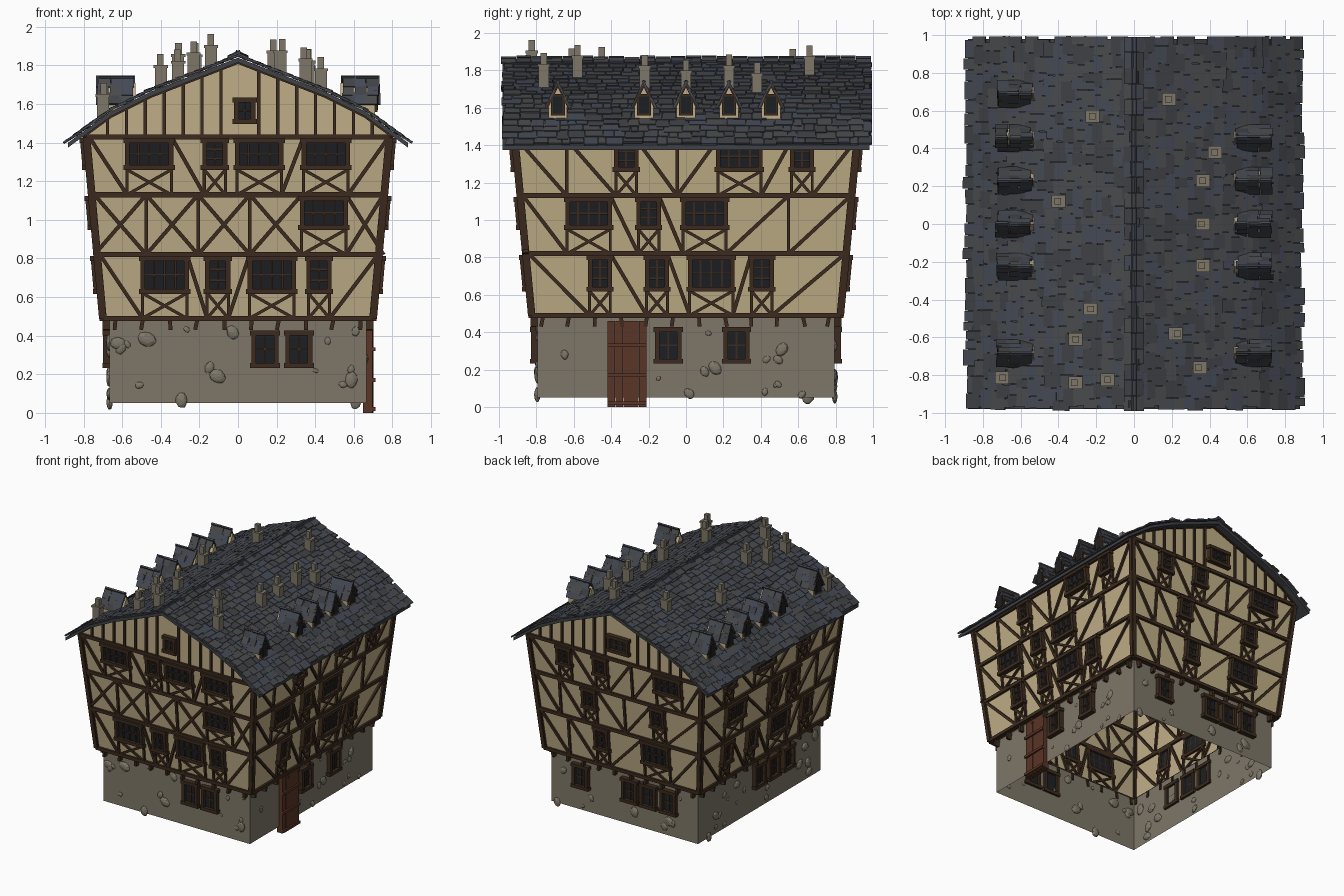
import bpy, bmesh, random
from math import floor
from mathutils import Vector, Matrix

if "Cube" in bpy.data.objects:
    bpy.data.objects.remove(bpy.data.objects["Cube"])

random.seed(7)
R = random.uniform
UP, YAX = Vector((0, 0, 1)), Vector((0, 1, 0))
parts = {}
COL = {"plaster": (.52, .42, .24), "stone": (.21, .185, .14), "timber": (.045, .024, .013),
       "glass": (.012, .014, .017), "door": (.1, .036, .019), "slate_dark": (.05, .052, .06),
       "slate_blue": (.058, .066, .088), "slate_grey": (.066, .068, .073)}


def add(name, mat, verts, faces):
    p = parts.setdefault(name, (mat, [], []))
    n = len(p[1])
    p[1].extend(verts)
    p[2].extend([[i + n for i in f] for f in faces])


def prism(name, mat, a, b, caps=True):
    """Joins two matching outlines, with or without end caps."""
    n = len(a)
    f = [(i, (i + 1) % n, (i + 1) % n + n, i + n) for i in range(n)]
    add(name, mat, a + b, f + ([range(n), range(n, 2 * n)] if caps else []))


def frame(p, a, b, c):
    m = Matrix((a, b, c)).transposed().to_4x4()
    m.translation = p
    return m


SQUARE = ((-1, -1), (1, -1), (1, 1), (-1, 1))


def box(name, mat, m, sx, sy, sz):
    a, b = [[m @ Vector((x * sx / 2, y * sy / 2, k * sz / 2)) for x, y in SQUARE] for k in (-1, 1)]
    prism(name, mat, a, b)


def abox(name, mat, c, sx, sy, sz):
    box(name, mat, Matrix.Translation(c), sx, sy, sz)


# wall shape: straight stone base, flared timber storeys
def half(z):
    if z < .485:
        return .665, .795
    k = min(max((z - .49) / .94, 0), 1)
    return .70 + .085 * k, .825 + .09 * k


def ext(s, z):
    return half(z)[s % 2]


# sides: 0 front, 1 right, 2 back, 3 left; u runs to the viewer's right
NORM = [-YAX, Vector((1, 0, 0)), YAX, Vector((-1, 0, 0))]


def P(s, u, z, off=0.0):
    return NORM[s] * (half(z)[1 - s % 2] + off) + UP.cross(NORM[s]) * u + UP * z


def beam(s, u0, z0, u1, z1, w=.024, d=.03, off=0.0, name="timber_frame", mat="timber"):
    a, b = P(s, u0, z0, off), P(s, u1, z1, off)
    e = (b - a).normalized()
    q = NORM[s].cross(e).normalized()
    box(name, mat, frame((a + b) / 2, e, q, e.cross(q)), (b - a).length, w, d)


def window(s, u, w, z0, z1, cols, rows):
    a, b = u - w / 2 + .012, u + w / 2 - .012
    n = "window_frames"
    beam(s, u, z0, u, z1, w - .02, .012, .006, "window_glass", "glass")
    for i in range(cols + 1):
        x, edge = a + (b - a) * i / cols, i in (0, cols)
        beam(s, x, z0, x, z1, .024 if edge else .01, .05 if edge else .02, .01, n)
    for i in range(rows + 1):
        z, edge = z0 + .01 + (z1 - z0 - .02) * i / rows, i in (0, rows)
        o = .02 if edge else 0
        beam(s, a - o, z, b + o, z, .026 if edge else .01, .056 if edge else .02, .01, n)


# wall shells, open below
def ring(z, h):
    return [Vector((x * h[0], y * h[1], z)) for x, y in SQUARE]


LEV = [.49, .82, 1.13, 1.43]
prism("stone_base", "stone", ring(.05, half(0)), ring(.485, half(0)), False)
prism("plaster_walls", "plaster", ring(.485, half(0)), ring(.49, half(.49)), False)
prism("plaster_walls", "plaster", ring(.49, half(.49)), ring(1.43, half(1.43)), False)

# roof profile from ridge to eave
PROF = [(0, 1.84), (.45, 1.665), (.66, 1.56), (.88, 1.4)]
SEG = [(Vector((a[0], 0, a[1])), Vector((b[0], 0, b[1]))) for a, b in zip(PROF, PROF[1:])]
TOTAL = sum((b - a).length for a, b in SEG)


def rz(x):
    x = abs(x)
    a, b = next(g for g in SEG if x <= g[1].x)
    return a.z + (b.z - a.z) * (x - a.x) / (b.x - a.x)


# gables with studs and rakes
right = [x for x, z in PROF[1:3]] + [.785]
gx = [-x for x in right[::-1]] + [0] + right
for s, wu, ww, cols in ((0, .035, .11, 2), (2, .04, .19, 3)):
    top = [P(s, x, 1.43) + UP * (rz(x) - 1.43) for x in gx]
    add("gable_walls", "plaster", top + [P(s, .785, 1.43), P(s, -.785, 1.43)], [range(9)])
    for i in range(-7, 8):
        x = i * .098 + .01
        if abs(x - wu) > ww / 2:
            beam(s, x, 1.43, x, rz(x) - .01, .017)
    for a, b in zip(gx, gx[1:]):
        beam(s, a, rz(a) - .02, b, rz(b) - .02)
    window(s, wu, ww, 1.5, 1.63, cols, 2)

# wide and narrow window centres for each side and storey
WIDE = [[[-.38, .175], [.445], [-.46, .11, .455]], [[.135], [-.52, .1], [.285]],
        [[.33], [], [.48]], [[.15], [-.45], [-.1]]]
NARROW = [[[-.105, .42], [], [-.12]], [[-.46, -.155, .405], [-.2], [-.32, .62]],
          [[-.16], [-.25, .37], [-.46, -.13]], [[-.52, -.2, .5], [.05, .3], [-.55, .4]]]
for s in range(4):
    for z in LEV:
        beam(s, -ext(s, z), z, ext(s, z), z, .026, .036)
    for k in (-1, 1):
        beam(s, k * ext(s, .49), .49, k * ext(s, 1.43), 1.43, .04, .03)
    for f in range(3):
        zb, zt = LEV[f], LEV[f + 1]
        z0 = zb + .13
        wins = sorted([(u, .25) for u in WIDE[s][f]] + [(u, .13) for u in NARROW[s][f]])
        last = -ext(s, (zb + zt) / 2)
        for u, w in wins + [(-last + .01, .02)]:
            a, b = u - w / 2 + .01, u + w / 2 - .01
            # posts and braces in the bays between windows
            bays = max(1, round((a - last) / .27))
            step = (a - last) / bays
            for i in range(bays):
                x0, x1 = last + step * i, last + step * (i + 1)
                if i:
                    beam(s, x0, zb, x0, zt, .018)
                lean = x0 + x1 > 0
                if step > .1:
                    if lean or (s == 0 and f == 1):
                        beam(s, x0, zb, x1, zt, .02)
                    if not lean or (s == 0 and f == 1):
                        beam(s, x1, zb, x0, zt, .02)
            last = b
            if w < .1:
                continue
            # window with a crossed panel beneath
            window(s, u, w, z0, zt - .01, 4 if w > .2 else 2, 2 if w > .2 else 3)
            for x, y in ((a, a), (b, b), (a, b), (b, a)):
                beam(s, x, zb, y, z0, .016)
    # joist ends under the first storey
    n = floor(ext(s, .49) / .075)
    for i in range(n + 1):
        u = (ext(s, 0) - .03) * (2 * i / n - 1)
        beam(s, u + R(-.012, .012), .43, u, .48, .02, .045, .014, "joist_ends")

# plank door, ground floor windows, loose wall stones
for i in range(5):
    u = -.315 + (i - 2) * .042
    beam(1, u, 0, u, .46, .04, .05, R(.005, .012), "door", "door")
for z in (.02, .17, .33):
    beam(1, -.42, z, -.21, z, .02, .02, .038, "door_battens", "door")
ico = bmesh.new()
bmesh.ops.create_icosphere(ico, subdivisions=2, radius=1)
IV, IF = [v.co.copy() for v in ico.verts], [[v.index for v in f.verts] for f in ico.faces]
ico.free()
GROUND = [[.14, .315], [-.095, .27], [-.385, .06, .23, .41], [-.02, .16, .35]]
for s in range(4):
    for u in GROUND[s]:
        window(s, u, .14, .235, .425, 2, 2)
    for i in range(22):
        u, z, r = R(-.94, .94) * ext(s, 0), R(.05, .44), R(.014, .05)
        hit = any(abs(u - g) < .07 + r and .23 - r < z < .43 + r for g in GROUND[s])
        if hit or (s == 1 and abs(u + .315) < .11 + r):
            continue
        rot = Matrix.Rotation(R(0, 6), 3, NORM[s]) @ Matrix.Diagonal((r, r, r * .75))
        lump = [rot @ v * R(.93, 1.05) for v in IV]
        add("wall_stones", "stone", [P(s, u, z) + v - NORM[s] * v.dot(NORM[s]) * .6 for v in lump], IF)

# roof board, then overlapping slates
edge = [(-x, z) for x, z in PROF[:0:-1]] + PROF
edge += [(x, z - .025) for x, z in edge[::-1]]
prism("roof_board", "slate_dark", *[[Vector((x, y, z)) for x, z in edge] for y in (-.98, .98)])


def slate(p, d, q, sx, sy):
    k = random.choice(["dark", "blue", "grey"])
    box("roof_slates_" + k, "slate_" + k, frame(p, d, q, d.cross(q)), sx, sy, .011)


def on_roof(t):
    for a, b in SEG:
        L = (b - a).length
        if t <= L or b is SEG[-1][1]:
            return a + (b - a) * (t / L), (b - a) / L
        t -= L


ROWS = 18
for k in (-1, 1):
    for r in range(ROWS):
        y = -.99 + R(0, .03)
        while y < .95:
            w = min(R(.04, .11), .995 - y)
            p, d = on_roof(TOTAL * (r + .5) / ROWS + R(-.012, .012))
            d = Matrix.Rotation(R(-.1, -.05), 3, 'Y') @ d
            d = Matrix.Rotation(R(-.03, .03), 3, 'Z') @ Vector((d.x * k, 0, d.z))
            slate(Vector((p.x * k, y + w / 2, p.z + .012)), d, UP.cross(d).normalized(), R(.07, .095), w - .003)
            y += w
    # ridge slates
    for i in range(24):
        d = Vector((k, 0, -.45)).normalized()
        slate(Vector((.02 * k, -.95 + i * .0826, 1.855 + R(-.004, .006))), d, YAX, .07, .08)


# dormers
def dormer(k, y):
    sec = [(-.05, 1.5), (.05, 1.5), (.05, 1.61), (0, 1.71), (-.05, 1.61)]
    prism("dormer_walls", "plaster", *[[Vector((k * x, y + a, z)) for a, z in sec] for x in (.53, .71)])
    abox("dormer_window_frames", "timber", (k * .712, y, 1.615), .02, .076, .115)
    abox("dormer_window_glass", "glass", (k * .72, y, 1.615), .012, .052, .09)
    q = NORM[1]
    for e in (-1, 1):
        d = Vector((0, e * .068, -.14)).normalized()
        m = frame(Vector((k * .71, y + e * .03, 1.66)), d, q, d.cross(q))
        box("dormer_rakes", "timber", m, .14, .025, .012)
        for i in range(9):
            p = Vector((k * (.575 + i % 3 * .06 + R(-.01, .01)), y, 1.735)) + d * (.02 + i // 3 * .05)
            slate(p, Matrix.Rotation(R(-.03, .13) * e, 3, 'X') @ d, q, .065, R(.055, .07))


for y in (.455, .23, 0, -.225, -.685):
    dormer(1, y)
    dormer(-1, y)
dormer(-1, .69)

# chimneys: stack, cap and pot
for x, y in ((-.22, .57), (.185, .66), (.43, .38), (.365, .23), (.365, 0), (.365, -.22), (-.4, .12), (-.23, -.45),
             (-.31, -.61), (.22, -.58), (.35, -.76), (-.14, -.825), (-.31, -.84), (-.7, -.815)):
    b, h = rz(x), R(.09, .14)
    abox("chimney_stacks", "stone", (x, y, b + h / 2 - .03), .062, .055, h + .06)
    abox("chimney_caps", "stone", (x, y, b + h), .074, .066, .015)
    abox("chimney_pots", "stone", (x + R(-.01, .01), y, b + h + .035), .034, .034, .06)

# build objects
mats = {}
for k, c in COL.items():
    mats[k] = bpy.data.materials.new(k)
    mats[k].diffuse_color = (*c, 1)
for name, (mat, verts, faces) in parts.items():
    me = bpy.data.meshes.new(name)
    me.from_pydata([tuple(v) for v in verts], [], [list(f) for f in faces])
    bm = bmesh.new()
    bm.from_mesh(me)
    bmesh.ops.recalc_face_normals(bm, faces=bm.faces)
    bm.to_mesh(me)
    bm.free()
    me.materials.append(mats[mat])
    bpy.context.collection.objects.link(bpy.data.objects.new(name, me))

for m in bpy.data.materials:
    if m.users and not m.is_grease_pencil:
        m.use_nodes = True
        m.node_tree.nodes["Principled BSDF"].inputs["Base Color"].default_value = m.diffuse_color
